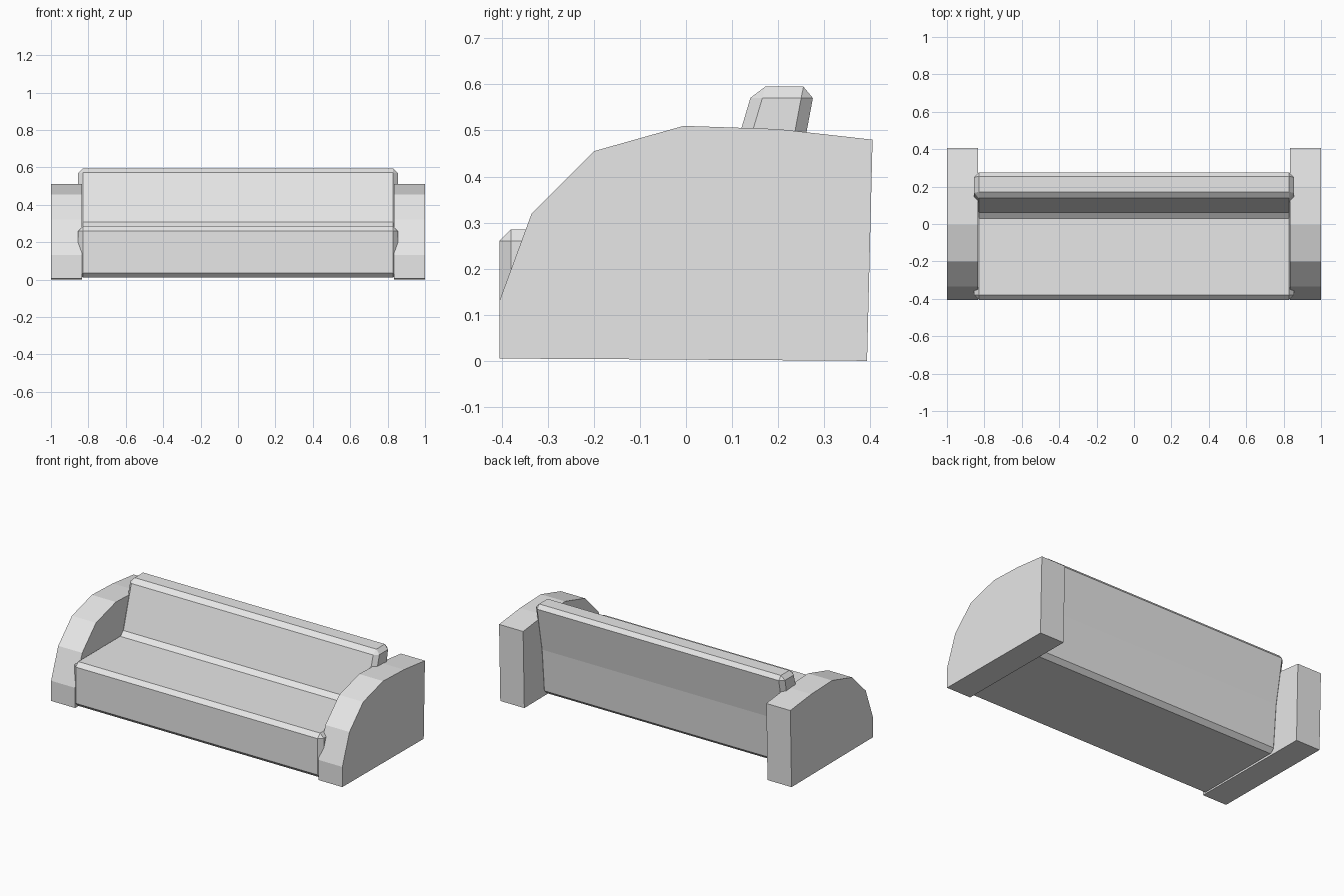
import bpy
import bmesh
from math import radians

cube = bpy.data.objects.get("Cube")
if cube:
    bpy.data.objects.remove(cube, do_unlink=True)

# Single upholstery colour
fabric = bpy.data.materials.new("light_grey_fabric")
fabric.use_nodes = True
GREY = (0.8, 0.8, 0.8, 1)
fabric.diffuse_color = GREY
fabric.node_tree.nodes["Principled BSDF"].inputs["Base Color"].default_value = GREY


def extrude_profile(name, profile, x0, x1):
    """Make a prism along x from a closed (y, z) outline."""
    bm = bmesh.new()
    face = bm.faces.new([bm.verts.new((x0, y, z)) for y, z in profile])
    grown = bmesh.ops.extrude_face_region(bm, geom=[face])
    verts = [v for v in grown["geom"] if isinstance(v, bmesh.types.BMVert)]
    bmesh.ops.translate(bm, verts=verts, vec=(x1 - x0, 0, 0))
    bmesh.ops.recalc_face_normals(bm, faces=bm.faces)
    mesh = bpy.data.meshes.new(name)
    bm.to_mesh(mesh)
    bm.free()
    mesh.materials.append(fabric)
    obj = bpy.data.objects.new(name, mesh)
    bpy.context.collection.objects.link(obj)
    return obj


# Seat and backrest in one piece, with chamfered edges
body = extrude_profile("seat_and_backrest", [
    (-0.405, 0.01), (-0.405, 0.285), (0.055, 0.285), (0.147, 0.595),
    (0.28, 0.595), (0.225, 0.3), (0.2, 0.01)], -0.855, 0.855)
chamfer = body.modifiers.new("chamfer", 'BEVEL')
chamfer.width = 0.025
chamfer.segments = 1
chamfer.limit_method = 'ANGLE'
chamfer.angle_limit = radians(30)

# Faceted armrests
arm_profile = [
    (-0.405, 0.005), (-0.405, 0.13), (-0.335, 0.32), (-0.2, 0.455),
    (-0.005, 0.51), (0.2, 0.503), (0.405, 0.48), (0.393, 0), (-0.05, 0.003)]
for side, sign in (("left", 1), ("right", -1)):
    extrude_profile(side + "_armrest", arm_profile, sign * 0.835, sign)
